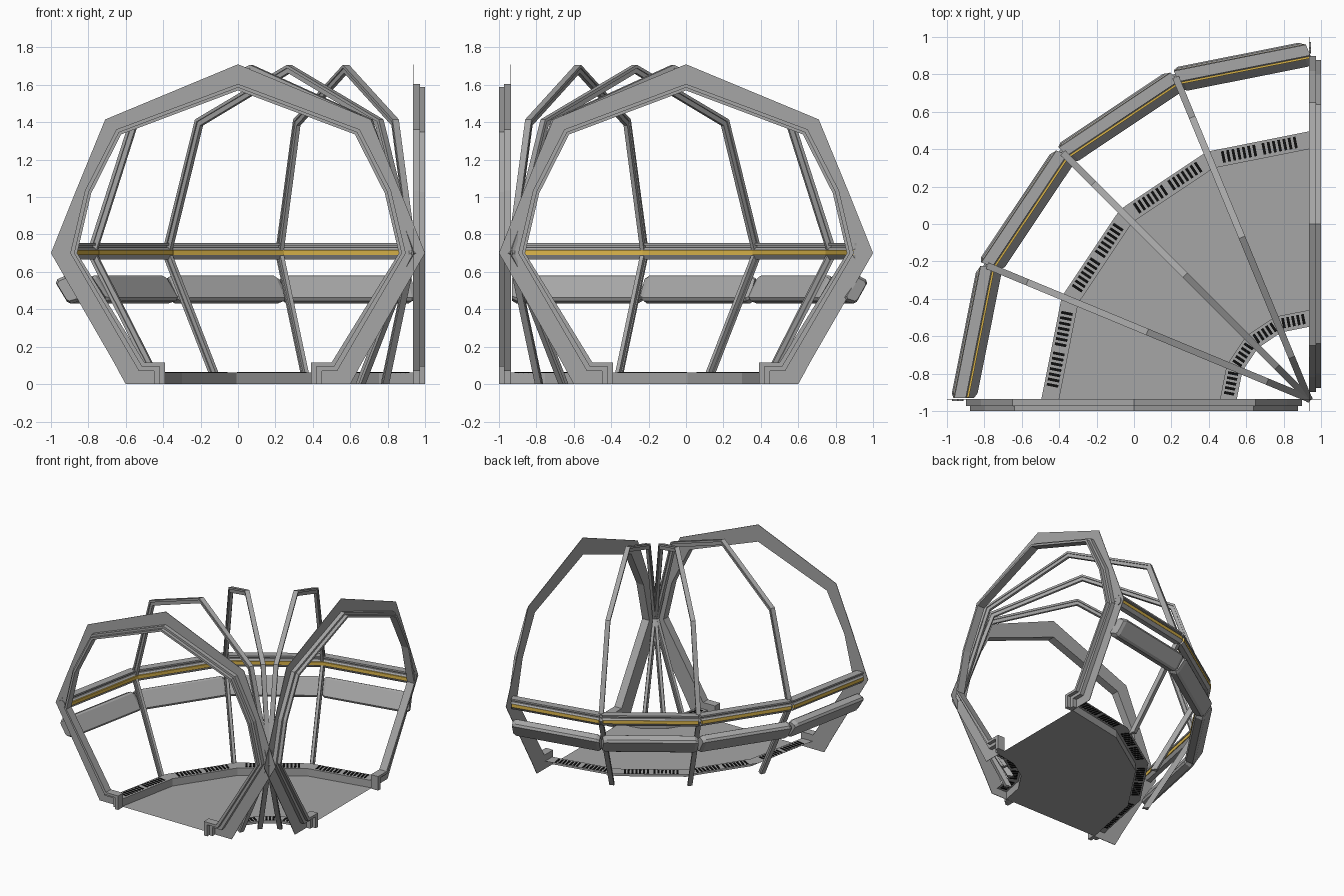
import bpy, bmesh, math
from mathutils import Vector

if "Cube" in bpy.data.objects:
    bpy.data.objects.remove(bpy.data.objects["Cube"])

PIV = Vector((0.935, -0.935, 0))      # axis of the quarter turn
ANG = [math.radians(a) for a in (180, 157.5, 135, 112.5, 90)]


def material(name, c):
    m = bpy.data.materials.new(name)
    m.diffuse_color = (*c, 1)
    m.use_nodes = True
    m.node_tree.nodes["Principled BSDF"].inputs["Base Color"].default_value = m.diffuse_color
    return m


GREY = material("metal_grey", (0.38, 0.38, 0.38))
YELLOW = material("warm_yellow", (0.72, 0.47, 0.07))
BLACK = material("slot_black", (0.004, 0.004, 0.004))


def finish(bm, name, mat, recalc=True):
    if recalc:
        bmesh.ops.recalc_face_normals(bm, faces=bm.faces)
    me = bpy.data.meshes.new(name)
    bm.to_mesh(me)
    bm.free()
    me.materials.append(mat)
    ob = bpy.data.objects.new(name, me)
    bpy.context.collection.objects.link(ob)
    return ob


def place(a, r, z, t=0.0):
    """radius / height / tangential offset -> world position"""
    return PIV + Vector((math.cos(a) * r - math.sin(a) * t,
                         math.sin(a) * r + math.cos(a) * t, z))


def loft(bm, loops, caps=True):
    rings = [[bm.verts.new(p) for p in lp] for lp in loops]
    n = len(rings[0])
    for A, B in zip(rings, rings[1:]):
        for i in range(n):
            j = (i + 1) % n
            bm.faces.new((A[i], A[j], B[j], B[i]))
    if caps:
        bm.faces.new(rings[0][::-1])
        bm.faces.new(rings[-1])


def mirror(half):
    """half profile ends on the centre line"""
    return half + [(-u, z) for u, z in reversed(half[:-1])]


def arch(name, a, outer, inner, t0, t1):
    bm = bmesh.new()
    loops = []
    for (uo, zo), (ui, zi) in zip(mirror(outer), mirror(inner)):
        ro, ri = uo + 0.935, ui + 0.935
        loops.append([place(a, ro, zo, t0), place(a, ro, zo, t1),
                      place(a, ri, zi, t1), place(a, ri, zi, t0)])
    loft(bm, loops)
    return finish(bm, name, GREY)


def bars(name, section, mat, gap, bevel=0.0, shrink=1.0):
    """straight bars between ribs from a (u, z) cross-section"""
    bm = bmesh.new()
    cu = sum(p[0] for p in section) / len(section)
    cz = sum(p[1] for p in section) / len(section)
    for a0, a1 in zip(ANG, ANG[1:]):
        def loop(d, s):
            out = []
            for u, z in section:
                r = cu + (u - cu) * s + 0.935
                p, q = place(a0, r, cz + (z - cz) * s), place(a1, r, cz + (z - cz) * s)
                out.append(p.lerp(q, d / (q - p).length))
            return out
        length = 2 * (cu + 0.935) * math.sin((a0 - a1) / 2)
        steps = [(gap, shrink), (gap + bevel, 1), (length - gap - bevel, 1), (length - gap, shrink)]
        if bevel == 0:
            steps = [steps[0], steps[-1]]
        loft(bm, [loop(d, s) for d, s in steps])
    return finish(bm, name, mat)


def rect(u0, u1, z0, z1):
    return [(u0, z0), (u1, z0), (u1, z1), (u0, z1)]


# End frames: thin wide plate plus two stepped door rings
plate_out = [(0.60, 0), (0.628, 0.05), (0.66, 0.11), (1.0, 0.70), (0.86, 1.05), (0.71, 1.415), (0, 1.71)]
inner = [(0.39, 0), (0.39, 0.115), (0.50, 0.115), (0.86, 0.70), (0.785, 1.02), (0.625, 1.335), (0, 1.57)]
ring_a = [(0.45, 0), (0.45, 0.07), (0.53, 0.07), (0.897, 0.70), (0.818, 1.035), (0.65, 1.362), (0, 1.605)]
ring_b = [(0.42, 0), (0.42, 0.095), (0.515, 0.095), (0.877, 0.70), (0.80, 1.028), (0.638, 1.348), (0, 1.588)]
for label, a, s in (("front", ANG[0], 1), ("side", ANG[-1], -1)):
    arch(label + "_end_plate", a, plate_out, inner, 0, 0.004 * s)
    arch(label + "_door_ring", a, ring_a, inner, 0.004 * s, 0.037 * s)
    arch(label + "_door_lip", a, ring_b, inner, 0.037 * s, 0.065 * s)
    # Round handrail end and its pin
    for part, u, z, rad in (("rail_end", 0.942, 0.70, 0.03), ("rail_pin", 0.942, 0.75, 0.005)):
        bm = bmesh.new()
        circ = [(u + rad * math.cos(k * math.pi / 8), z + rad * math.sin(k * math.pi / 8)) for k in range(16)]
        loft(bm, [[place(a, v + 0.935, w, t * s) for v, w in circ] for t in (0, 0.010)])
        finish(bm, label + "_" + part, GREY)

# Slim ribs between the frames: outer flange and inner web
rib_out = [(0.56, 0), (0.945, 0.70), (0.695, 1.415), (0, 1.707)]
rib_mid = [(0.54, 0), (0.926, 0.70), (0.682, 1.403), (0, 1.69)]
rib_in = [(0.512, 0), (0.898, 0.70), (0.662, 1.383), (0, 1.663)]
for k, a in enumerate(ANG[1:-1]):
    arch(f"rib_flange_{k}", a, rib_out, rib_mid, -0.018, 0.018)
    arch(f"rib_web_{k}", a, rib_mid, rib_in, -0.011, 0.011)

# Handrail with yellow strip
bars("rail_lower", [(0.905, 0.665), (0.945, 0.665), (0.965, 0.69), (0.89, 0.69)], GREY, 0.004)
bars("rail_yellow_strip", rect(0.884, 0.966, 0.69, 0.717), YELLOW, 0.008)
bars("rail_upper", [(0.895, 0.717), (0.965, 0.717), (0.955, 0.73), (0.905, 0.73)], GREY, 0.004)
bars("rail_core", rect(0.915, 0.945, 0.73, 0.742), GREY, 0.006)
bars("rail_top", rect(0.90, 0.962, 0.742, 0.755), GREY, 0.004)

# Sloped padded panels below the rail
bars("wall_panel", [(0.85, 0.445), (0.90, 0.43), (0.92, 0.44), (0.98, 0.54),
                    (0.972, 0.56), (0.93, 0.58), (0.912, 0.572), (0.842, 0.462)], GREY, 0.006, 0.025, 0.8)


# Floor plate, vent shelves with risers
def band(name, r0, z0, r1, z1):
    bm = bmesh.new()
    A = [bm.verts.new(place(a, r0, z0)) for a in ANG]
    B = [bm.verts.new(place(a, r1, z1)) for a in ANG]
    for i in range(4):
        bm.faces.new((A[i], A[i + 1], B[i + 1], B[i]))
    for f in bm.faces:
        f.normal_update()
        if f.normal.z < -0.01:
            f.normal_flip()
    return finish(bm, name, GREY, False)


TOP = 0.062
band("floor", 0.475, 0.001, 1.335, 0.001)
band("outer_vent_shelf", 1.335, TOP, 1.43, TOP)
band("outer_vent_riser", 1.335, 0.001, 1.335, TOP)
band("inner_vent_shelf", 0.385, TOP, 0.475, TOP)
band("inner_vent_riser", 0.475, 0.001, 0.475, TOP)


# Black vent slots
def slots(name, r, length, offsets):
    bm = bmesh.new()
    for a0, a1 in zip(ANG, ANG[1:]):
        mid = (place(a0, r, TOP) + place(a1, r, TOP)) / 2
        along = (place(a1, r, 0) - place(a0, r, 0)).normalized()
        am = (a0 + a1) / 2
        out = Vector((math.cos(am), math.sin(am), 0)) * length / 2
        for d in offsets:
            c, w = mid + along * d, along * 0.0075
            loft(bm, [[c - out - w + Vector((0, 0, h)), c + out - w + Vector((0, 0, h)),
                       c + out + w + Vector((0, 0, h)), c - out + w + Vector((0, 0, h))]
                      for h in (-0.003, 0.003)])
    finish(bm, name, BLACK)


slots("outer_vent_slots", 1.385, 0.062,
      [s * (0.025 + 0.0285 * k) for s in (-1, 1) for k in range(7)])
slots("inner_vent_slots", 0.432, 0.055, [(k - 2) * 0.027 for k in range(5)])
